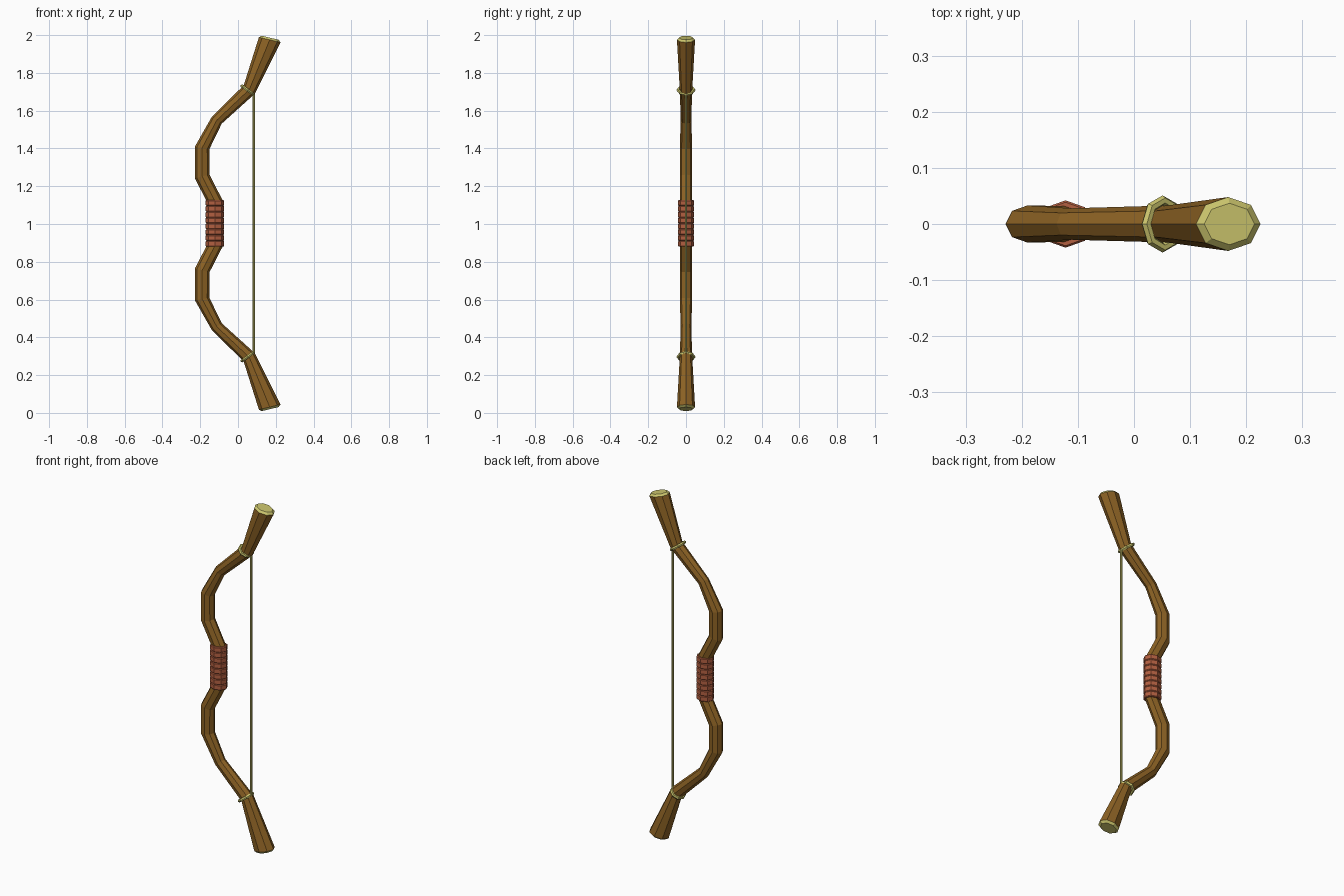
import bpy, bmesh, math
from mathutils import Vector

if "Cube" in bpy.data.objects:
    bpy.data.objects.remove(bpy.data.objects["Cube"])

MID = 1.003   # height of the mirror plane
SIDES = 8


def material(name, rgb):
    m = bpy.data.materials.new(name)
    m.diffuse_color = (*rgb, 1)
    m.use_nodes = True
    m.node_tree.nodes["Principled BSDF"].inputs["Base Color"].default_value = m.diffuse_color
    return m


WOOD = material("brown wood", (0.27, 0.125, 0.018))
PALE = material("pale cord and end grain", (0.61, 0.57, 0.155))
CORD = material("olive string", (0.36, 0.30, 0.08))
LEATHER = material("red leather", (0.45, 0.115, 0.052))


def loft(name, sections, mats, closed=False, sides=SIDES, cap_rule=None):
    """Skin ellipse sections (x, z, tilt from vertical in degrees, in-plane radius, y radius)."""
    bm = bmesh.new()
    rings = []
    for x, z, tilt, ra, ry in sections:
        t = math.radians(tilt)
        across = Vector((math.cos(t), 0, -math.sin(t)))
        rings.append([bm.verts.new(Vector((x, 0, z)) + across * ra * math.cos(a) + Vector((0, ry * math.sin(a), 0)))
                      for a in (2 * math.pi * k / sides for k in range(sides))])
    for i in range(len(rings) - 1):
        for k in range(sides):
            j = (k + 1) % sides
            f = bm.faces.new((rings[i][k], rings[i][j], rings[i + 1][j], rings[i + 1][k]))
            if cap_rule and i in cap_rule(len(rings) - 1):
                f.material_index = 1
    for r in (rings[0], rings[-1]):
        f = bm.faces.new(r)
        f.material_index = len(mats) - 1
    bmesh.ops.recalc_face_normals(bm, faces=bm.faces)
    return finish(name, bm, mats)


def finish(name, bm, mats):
    me = bpy.data.meshes.new(name)
    bm.to_mesh(me)
    bm.free()
    for m in mats:
        me.materials.append(m)
    ob = bpy.data.objects.new(name, me)
    bpy.context.collection.objects.link(ob)
    return ob


# Bow stave: upper half of the path, mirrored for the lower half; both end bevels are pale
upper = [(-0.122, 1.12, 14, 0.040, 0.032),
         (-0.190, 1.252, -14, 0.040, 0.033),
         (-0.190, 1.403, 10, 0.039, 0.033),
         (-0.112, 1.550, 36, 0.032, 0.028),
         (0.060, 1.712, 36, 0.037, 0.033),
         (0.168, 1.975, 13.4, 0.059, 0.048),
         (0.170, 1.986, 13.4, 0.046, 0.037)]
upper[0] = (-0.122, 1.12, -12, 0.040, 0.032)
lower = [(x, 2 * MID - z, -t, ra, ry) for x, z, t, ra, ry in reversed(upper)]
loft("bow_stave", lower + upper, [WOOD, PALE], cap_rule=lambda n: (0, n - 1))

# Grip: stacked leather bands with narrow grooves between them
BANDS, BOTTOM, TOP = 8, 0.880, 1.127
step = (TOP - BOTTOM) / BANDS
grip = []
for b in range(BANDS):
    z = BOTTOM + b * step
    for dz, r in ((0.0, 0.045), (0.004, 0.049), (step - 0.004, 0.049), (step, 0.045)):
        if not (dz == 0 and b):
            grip.append((-0.122, z + dz, 0, r, r * 0.86))
loft("leather_grip", grip, [LEATHER])

# Cord rings around the two necks
for name, s in (("upper_cord_ring", 1), ("lower_cord_ring", -1)):
    bm = bmesh.new()
    t = math.radians(36)
    across = Vector((math.cos(t), 0, -math.sin(t) * s))
    axis = Vector((math.sin(t) * s, 0, math.cos(t)))
    centre = Vector((0.051, 0, MID + s * 0.706))
    loops = []
    for k in range(SIDES):
        a = 2 * math.pi * k / SIDES
        out = across * math.cos(a) + Vector((0, math.sin(a), 0))
        mid = centre + across * 0.036 * math.cos(a) + Vector((0, 0.042 * math.sin(a), 0))
        loops.append([bm.verts.new(mid + out * 0.009 * math.cos(b) + axis * 0.009 * math.sin(b))
                      for b in (math.pi / 3 * n for n in range(6))])
    for k in range(SIDES):
        p, q = loops[k], loops[(k + 1) % SIDES]
        for n in range(6):
            m = (n + 1) % 6
            bm.faces.new((p[n], q[n], q[m], p[m]))
    bmesh.ops.recalc_face_normals(bm, faces=bm.faces)
    finish(name, bm, [PALE])

# Bowstring between the rings
loft("bowstring", [(0.084, MID + s * 0.686, 0, 0.006, 0.006) for s in (-1, 1)], [PALE], sides=6)
bpy.data.materials.remove(CORD)
